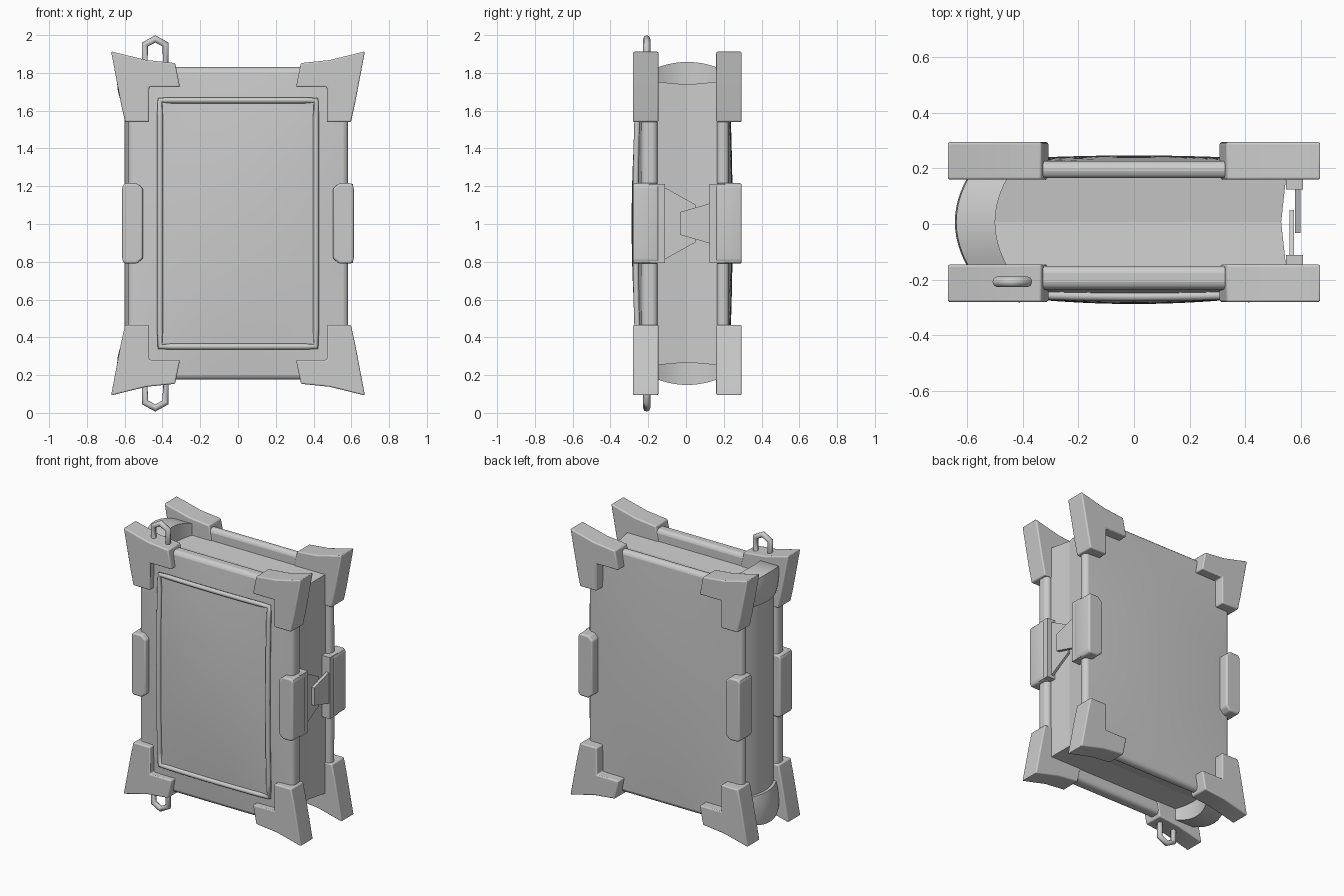
import bpy, bmesh, math

if "Cube" in bpy.data.objects:
    bpy.data.objects.remove(bpy.data.objects["Cube"])

YC = 0.007   # middle plane between the two covers
ZC = 1.003   # middle height


def finish(name, bm, bevel=0.0, angle=40):
    bmesh.ops.recalc_face_normals(bm, faces=bm.faces)
    me = bpy.data.meshes.new(name)
    bm.to_mesh(me)
    bm.free()
    ob = bpy.data.objects.new(name, me)
    bpy.context.collection.objects.link(ob)
    if bevel:
        m = ob.modifiers.new("bevel", 'BEVEL')
        m.width, m.segments = bevel, 3
        m.limit_method, m.angle_limit = 'ANGLE', math.radians(35)
    bpy.ops.object.select_all(action='DESELECT')
    ob.select_set(True)
    bpy.context.view_layer.objects.active = ob
    bpy.ops.object.shade_smooth_by_angle(angle=math.radians(angle))
    return ob


def prism(name, pts, y0, y1, bevel=0.0):
    """Outline in x/z, extruded along y."""
    bm = bmesh.new()
    f = bm.faces.new([bm.verts.new((x, y0, z)) for x, z in pts])
    r = bmesh.ops.extrude_face_region(bm, geom=[f])
    for v in r["geom"]:
        if isinstance(v, bmesh.types.BMVert):
            v.co.y = y1
    return finish(name, bm, bevel)


def dome(x, z, edge, rise):
    return edge + rise * max(0, 1 - (x / .59) ** 2) * max(0, 1 - (z / .83) ** 2)


def domed_slab(name, hx, hz, s, inner, edge, rise, bevel):
    """Plate with a flat inside and a gently domed outside."""
    bm = bmesh.new()
    bmesh.ops.create_grid(bm, x_segments=20, y_segments=26, size=1)
    for v in bm.verts:
        v.co = (v.co.x * hx, YC + s * inner, ZC + v.co.y * hz)
    r = bmesh.ops.extrude_face_region(bm, geom=bm.faces[:])
    for v in r["geom"]:
        if isinstance(v, bmesh.types.BMVert):
            v.co.y = YC + s * dome(v.co.x, v.co.z - ZC, edge, rise)
    return finish(name, bm, bevel)


def tube(name, pts, radius):
    cu = bpy.data.curves.new(name, 'CURVE')
    cu.dimensions = '3D'
    cu.bevel_depth, cu.bevel_resolution = radius, 2
    sp = cu.splines.new('POLY')
    sp.points.add(len(pts) - 1)
    for p, c in zip(sp.points, pts):
        p.co = (*c, 1)
    sp.use_cyclic_u = True
    ob = bpy.data.objects.new(name, cu)
    bpy.context.collection.objects.link(ob)
    return ob


# covers
domed_slab("front_cover", .583, .827, -1, .158, .24, .043, .025)
domed_slab("back_cover", .583, .827, 1, .158, .218, .022, .025)

# raised panel and its rounded frame on the front
domed_slab("front_panel", .41, .65, -1, .2, .25, .045, 0)
frame = []
cs = [(-.413, -.652), (.413, -.652), (.413, .652), (-.413, .652)]
for (ax, az), (bx, bz) in zip(cs, cs[1:] + cs[:1]):
    for i in range(14):
        x, z = ax + (bx - ax) * i / 14, az + (bz - az) * i / 14
        frame.append((x, YC - dome(x, z, .252, .043), ZC + z))
tube("panel_frame", frame, .016)

# page block with a crease along its middle
bm = bmesh.new()
prof = [(-.53, -.165), (.548, -.165), (.53, 0), (.548, .165), (-.53, .165), (-.53, 0)]
rows = []
for sz in (-1, 1):
    rows.append([bm.verts.new((x, YC + y, ZC + sz * (.75 if y else .735))) for x, y in prof])
for i in range(6):
    j = (i + 1) % 6
    bm.faces.new((rows[0][i], rows[0][j], rows[1][j], rows[1][i]))
for r in rows:
    bm.faces.new((r[0], r[1], r[2], r[5]))
    bm.faces.new((r[5], r[2], r[3], r[4]))
finish("pages", bm, angle=3)


def spine(name, levels, cap_rise=0.0, flip=1):
    """Crescent section stacked along z; levels = (z offset, outer x at middle)."""
    n = 12
    bm = bmesh.new()
    rings = []
    for k, (z, out) in enumerate(levels):
        ring = []
        for base in (out, -.5):
            row = []
            for i in range(n + 1):
                t = -1 + 2 * i / n
                rise = cap_rise * (1 - t * t) if k == len(levels) - 1 else 0
                row.append(bm.verts.new((base + .045 * t * t, YC + .16 * t, ZC + flip * (z + rise))))
            ring += row if base == out else row[::-1]
        rings.append(ring)
    m = len(rings[0])
    for a, b in zip(rings, rings[1:]):
        for i in range(m):
            j = (i + 1) % m
            bm.faces.new((a[i], a[j], b[j], b[i]))
    for r in (rings[0], rings[-1]):
        for i in range(n):
            bm.faces.new((r[i], r[i + 1], r[m - 2 - i], r[m - 1 - i]))
    finish(name, bm)


# spine and its end caps
spine("spine", [(-.78, -.602), (.78, -.602)])
for flip, nm in ((1, "top"), (-1, "bottom")):
    spine("spine_cap_" + nm, [(.65, -.622), (.7, -.636), (.79, -.645), (.825, -.64)], .03, flip)

# flared corner guards and side clips
corner = [(.307, .722), (.333, .849), (.487, .865), (.672, .911), (.62, .637),
          (.598, .537), (.47, .537), (.47, .722)]
clip = [(.503, -.185), (.535, -.213), (.6, -.213), (.613, -.195),
        (.613, .195), (.6, .213), (.535, .213), (.503, .185)]
for s, side in ((-1, "front"), (1, "back")):
    y0, y1 = YC + s * .153, YC + s * .288
    for sx, lr in ((-1, "left"), (1, "right")):
        for sz, tb in ((-1, "bottom"), (1, "top")):
            prism(f"corner_{side}_{tb}_{lr}", [(sx * x, ZC + sz * z) for x, z in corner], y0, y1, .008)
        prism(f"clip_{side}_{lr}", [(sx * x, ZC + z) for x, z in clip], y0, y1, .016)
    # inward lip of the right clip
    prism(f"clip_lip_{side}", [(.548, ZC - .21), (.608, ZC - .21), (.608, ZC + .21), (.548, ZC + .21)],
          YC + s * .118, YC + s * .2)


def tab(name, x0, x1, ya, ha, yb, hb):
    """Tapered clasp tongue."""
    bm = bmesh.new()
    q = [(ya, -ha), (yb, -hb), (yb, hb), (ya, ha)]
    f = bm.faces.new([bm.verts.new((x0, y, ZC + z)) for y, z in q])
    r = bmesh.ops.extrude_face_region(bm, geom=[f])
    for v in r["geom"]:
        if isinstance(v, bmesh.types.BMVert):
            v.co.x = x1
    finish(name, bm)


# overlapping clasp tongues
tab("clasp_front", .56, .577, -.13, .2, .05, .1)
tab("clasp_back", .58, .6, .14, .11, -.032, .06)

# pointed loops at the spine side
for s, nm in ((1, "top"), (-1, "bottom")):
    pts = [(-.493, .8), (-.493, .947), (-.438, .977), (-.383, .947), (-.383, .8)]
    tube("loop_" + nm, [(x, -.208, ZC + s * z) for x, z in pts], .019)
